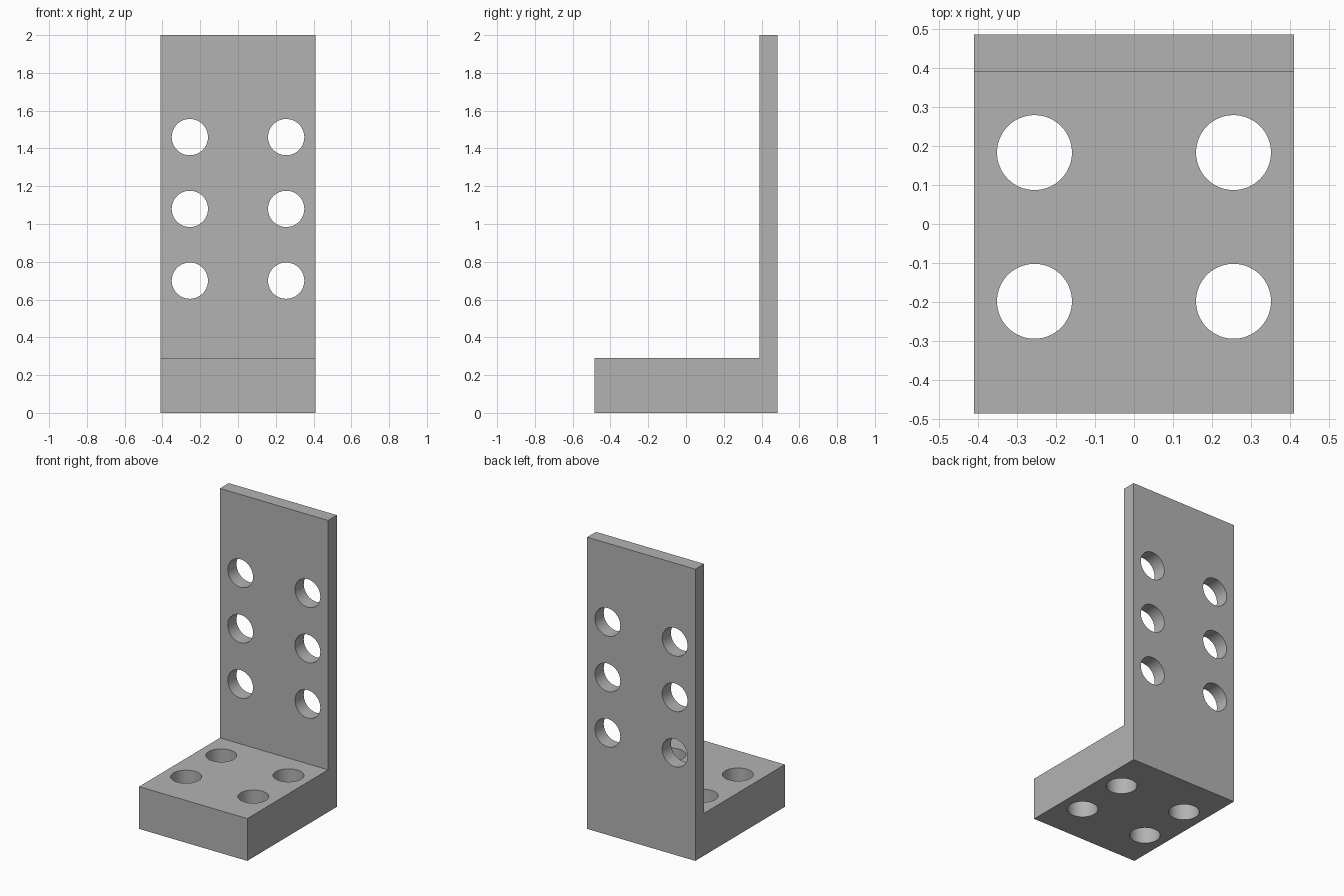
import bpy, bmesh, math
from mathutils import Matrix

HALF_W, HALF_D, HEIGHT = 0.41, 0.485, 2.0
BASE_H, PLATE_Y = 0.29, 0.39
HOLE_X, HOLE_R = 0.255, 0.096

cube = bpy.data.objects.get("Cube")
if cube:
    bpy.data.objects.remove(cube, do_unlink=True)

grey = bpy.data.materials.new("plain grey")
grey.use_nodes = True
colour = (0.45, 0.45, 0.45, 1)
grey.diffuse_color = colour
grey.node_tree.nodes["Principled BSDF"].inputs["Base Color"].default_value = colour


def make_object(name, bm):
    bmesh.ops.recalc_face_normals(bm, faces=bm.faces)
    mesh = bpy.data.meshes.new(name)
    bm.to_mesh(mesh)
    bm.free()
    mesh.materials.append(grey)
    obj = bpy.data.objects.new(name, mesh)
    bpy.context.collection.objects.link(obj)
    return obj


def add_drill(bm, location, depth, rotation=Matrix()):
    bmesh.ops.create_cone(bm, cap_ends=True, segments=64, radius1=HOLE_R, radius2=HOLE_R,
                          depth=depth, matrix=Matrix.Translation(location) @ rotation)


# L-shaped bracket: side profile extruded across the width
profile = [(-HALF_D, 0), (HALF_D, 0), (HALF_D, HEIGHT),
           (PLATE_Y, HEIGHT), (PLATE_Y, BASE_H), (-HALF_D, BASE_H)]
bm = bmesh.new()
side = bm.faces.new([bm.verts.new((-HALF_W, y, z)) for y, z in profile])
extruded = bmesh.ops.extrude_face_region(bm, geom=[side])["geom"]
bmesh.ops.translate(bm, vec=(2 * HALF_W, 0, 0),
                    verts=[v for v in extruded if isinstance(v, bmesh.types.BMVert)])
bracket = make_object("angle_bracket", bm)

# Bolt holes: four down through the base, six through the upright plate
bm = bmesh.new()
for x in (-HOLE_X, HOLE_X):
    for y in (-0.198, 0.183):
        add_drill(bm, (x, y, BASE_H / 2), BASE_H + 0.1)
    for z in (0.70, 1.08, 1.46):
        add_drill(bm, (x, (PLATE_Y + HALF_D) / 2, z), 0.2, Matrix.Rotation(math.pi / 2, 4, "X"))
drills = make_object("hole_cutters", bm)
drills.hide_render = True

cut = bracket.modifiers.new("bolt holes", "BOOLEAN")
cut.object = drills
cut.operation = "DIFFERENCE"
cut.solver = "EXACT"

# Apply the cut, drop the cutters, smooth the hole walls
bpy.ops.object.select_all(action="DESELECT")
bracket.select_set(True)
bpy.context.view_layer.objects.active = bracket
bpy.ops.object.modifier_apply(modifier=cut.name)
bpy.data.objects.remove(drills, do_unlink=True)
bpy.ops.object.shade_smooth_by_angle(angle=math.radians(30))
